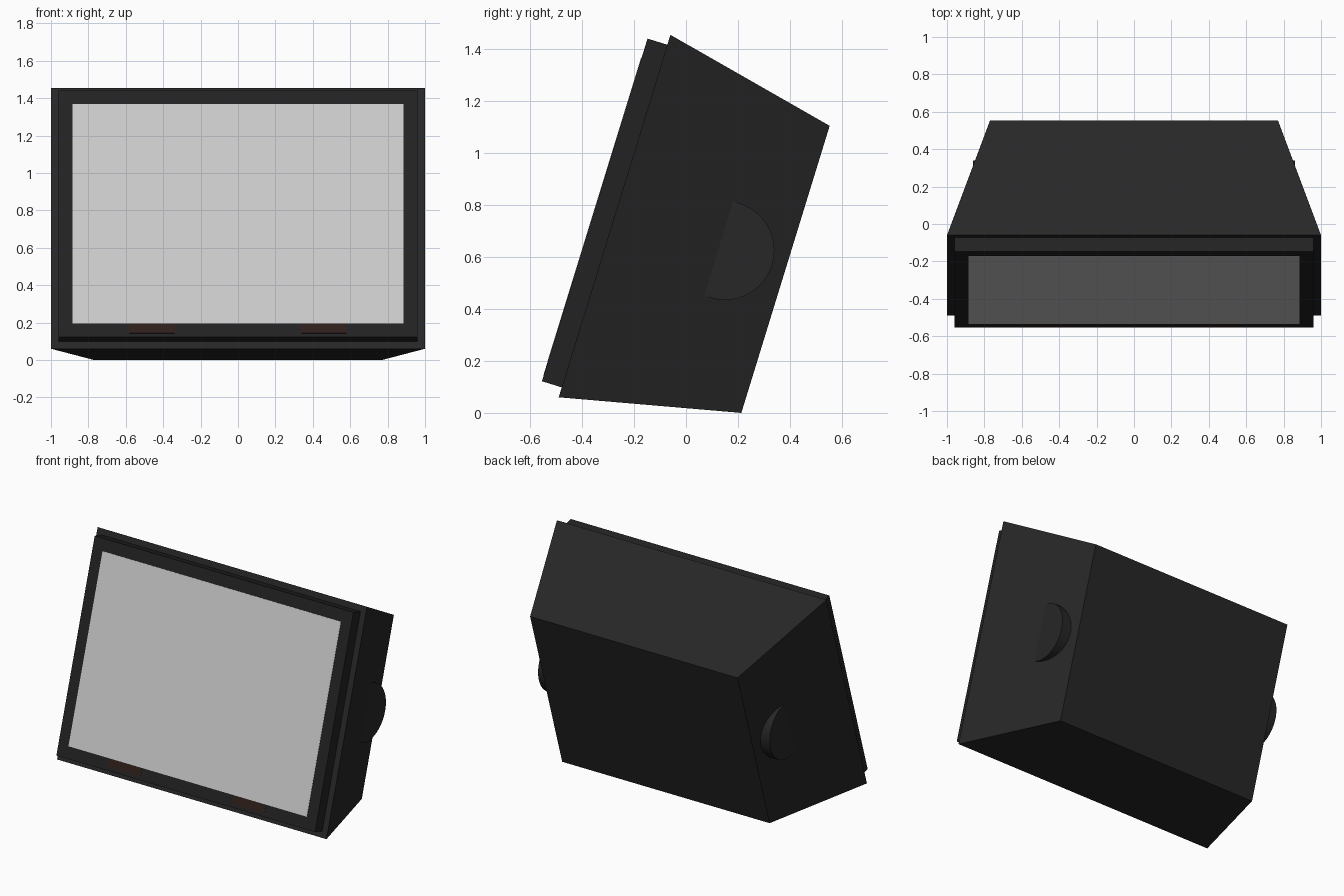
import bpy, bmesh
from mathutils import Matrix, Vector

if "Cube" in bpy.data.objects:
    bpy.data.objects.remove(bpy.data.objects["Cube"])

# Tilted front plane: origin at its bottom edge, local x across, y up the slope, z outward
ORIGIN = Vector((0, -0.49, 0.06))
UP = Vector((0, 0.43, 1.395)).normalized()
OUT = Vector((1, 0, 0)).cross(UP)
TILT = Matrix.Translation(ORIGIN) @ Matrix((Vector((1, 0, 0)), UP, OUT)).transposed().to_4x4()


def material(name, color):
    mat = bpy.data.materials.new(name)
    mat.diffuse_color = (*color, 1)
    mat.use_nodes = True
    mat.node_tree.nodes["Principled BSDF"].inputs["Base Color"].default_value = mat.diffuse_color
    return mat


def finish(name, bm, mat=None):
    bmesh.ops.recalc_face_normals(bm, faces=bm.faces)
    mesh = bpy.data.meshes.new(name)
    bm.to_mesh(mesh)
    bm.free()
    obj = bpy.data.objects.new(name, mesh)
    bpy.context.collection.objects.link(obj)
    if mat:
        mesh.materials.append(mat)
    return obj


def slab(name, x0, x1, u0, u1, d0, d1, mat=None):
    """Box lying on the tilted front plane."""
    bm = bmesh.new()
    centre = Vector(((x0 + x1) / 2, (u0 + u1) / 2, (d0 + d1) / 2))
    size = Matrix.Diagonal((x1 - x0, u1 - u0, d1 - d0, 1))
    bmesh.ops.create_cube(bm, size=1, matrix=TILT @ Matrix.Translation(centre) @ size)
    return finish(name, bm, mat)


black = material("black_plastic", (0.02, 0.02, 0.02))
bezel_black = material("bezel_black", (0.016, 0.016, 0.016))
dark_red = material("dark_red", (0.028, 0.014, 0.011))

# Housing: large front rectangle tapering to a smaller back
bm = bmesh.new()
front = [bm.verts.new(p) for p in
         [(-1, -0.49, 0.06), (1, -0.49, 0.06), (1, -0.06, 1.455), (-1, -0.06, 1.455)]]
back = [bm.verts.new(p) for p in
        [(-0.77, 0.213, 0), (0.77, 0.213, 0), (0.77, 0.553, 1.105), (-0.77, 0.553, 1.105)]]
bm.faces.new(front)
bm.faces.new(back)
for i in range(4):
    j = (i + 1) % 4
    bm.faces.new((front[i], front[j], back[j], back[i]))
finish("housing", bm, black)

# Raised bezel and screen
slab("bezel", -0.96, 0.96, 0.04, 1.42, -0.01, 0.08, bezel_black)
slab("screen", -0.885, 0.885, 0.117, 1.343, 0.07, 0.082)

# Faint indicator plates under the screen, and round pivots on the sloping sides
for side, sx in (("left", -1), ("right", 1)):
    xs = sorted((sx * 0.34, sx * 0.58))
    slab(side + "_indicator", xs[0], xs[1], 0.062, 0.117, 0.07, 0.081, dark_red)
    bm = bmesh.new()
    bmesh.ops.create_cone(
        bm, cap_ends=True, segments=48, radius1=0.19, radius2=0.19, depth=0.12,
        matrix=Matrix.Translation((sx * 0.8, 0.15, 0.625)) @ Matrix.Rotation(1.5707963, 4, 'Y'))
    pivot = finish(side + "_pivot", bm, black)
    bpy.context.view_layer.objects.active = pivot
    pivot.select_set(True)
    bpy.ops.object.shade_smooth_by_angle(angle=0.6)
    pivot.select_set(False)
